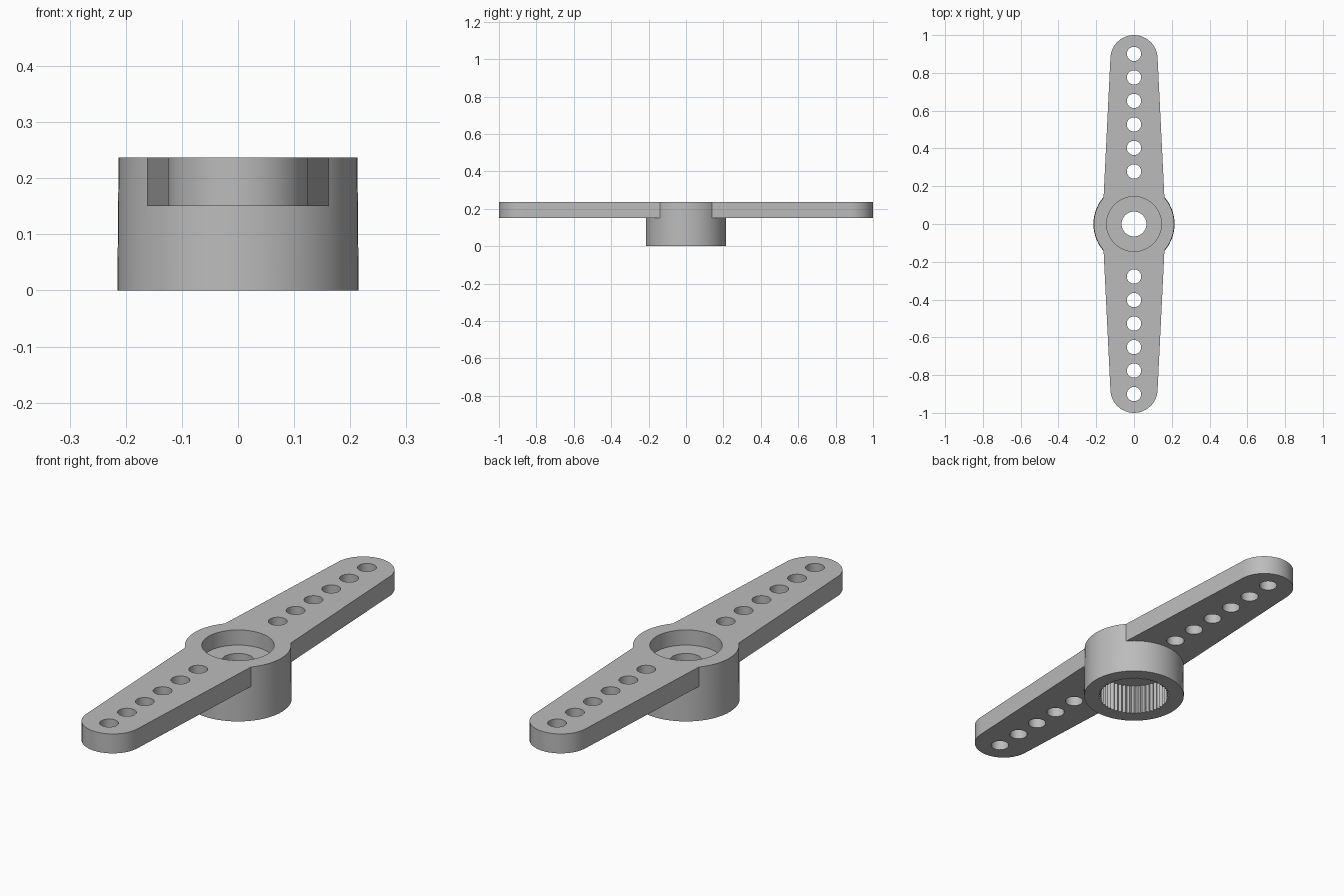
import bpy, bmesh
from math import sin, cos, pi, radians

TOP, ARM_BOTTOM = 0.237, 0.151

if "Cube" in bpy.data.objects:
    bpy.data.objects.remove(bpy.data.objects["Cube"], do_unlink=True)

grey = bpy.data.materials.new("grey plastic")
grey.use_nodes = True
colour = (0.5, 0.5, 0.5, 1)
grey.diffuse_color = colour
grey.node_tree.nodes["Principled BSDF"].inputs["Base Color"].default_value = colour


def arc(radius, start, end, steps, cy=0):
    return [(radius * cos(start + (end - start) * i / steps),
             cy + radius * sin(start + (end - start) * i / steps))
            for i in range(steps + 1)]


def circle(radius, n, cy=0):
    return arc(radius, 0, 2 * pi, n, cy)[:-1]


def prism(name, outline, z0, z1, top_scale=1.0):
    """Extrude a flat outline from z0 to z1."""
    bm = bmesh.new()
    low = [bm.verts.new((x, y, z0)) for x, y in outline]
    high = [bm.verts.new((x * top_scale, y * top_scale, z1)) for x, y in outline]
    bm.faces.new(low[::-1])
    bm.faces.new(high)
    n = len(outline)
    for i in range(n):
        j = (i + 1) % n
        bm.faces.new((low[i], low[j], high[j], high[i]))
    mesh = bpy.data.meshes.new(name)
    bm.to_mesh(mesh)
    bm.free()
    ob = bpy.data.objects.new(name, mesh)
    mesh.materials.append(grey)
    bpy.context.collection.objects.link(ob)
    return ob


def boolean(target, tool, operation):
    mod = target.modifiers.new(tool.name, 'BOOLEAN')
    mod.operation, mod.object, mod.solver = operation, tool, 'EXACT'
    bpy.context.view_layer.objects.active = target
    bpy.ops.object.modifier_apply(modifier=mod.name)
    bpy.data.objects.remove(tool, do_unlink=True)


# Double arm: tapered sides with round tips
tip, tip_y = 0.125, 0.875
outline = ([(0.168, 0)] + arc(tip, 0, pi, 24, tip_y)
           + [(-0.168, 0)] + arc(tip, pi, 2 * pi, 24, -tip_y))
horn = prism("servo_arm", outline, ARM_BOTTOM, TOP)

# Hub, slightly narrower at the top
boolean(horn, prism("hub", circle(0.215, 64), 0, TOP, 0.99), 'UNION')

# Screw recess and through hole
boolean(horn, prism("recess", circle(0.145, 64), 0.17, TOP + 0.1), 'DIFFERENCE')
boolean(horn, prism("screw_hole", circle(0.066, 40), -0.1, TOP + 0.1), 'DIFFERENCE')

# Toothed socket underneath
teeth = 50
spline = []
for i in range(teeth * 2):
    r = 0.154 if i % 2 else 0.145
    spline.append((r * cos(pi * i / teeth), r * sin(pi * i / teeth)))
boolean(horn, prism("socket", spline, -0.1, 0.135), 'DIFFERENCE')

# Rows of linkage holes
for side in (1, -1):
    for i in range(6):
        hole = prism("linkage_hole", circle(0.038, 28, side * (0.278 + 0.1245 * i)),
                     0, TOP + 0.1)
        boolean(horn, hole, 'DIFFERENCE')

bpy.ops.object.select_all(action='DESELECT')
horn.select_set(True)
bpy.context.view_layer.objects.active = horn
bpy.ops.object.shade_smooth_by_angle(angle=radians(25))
